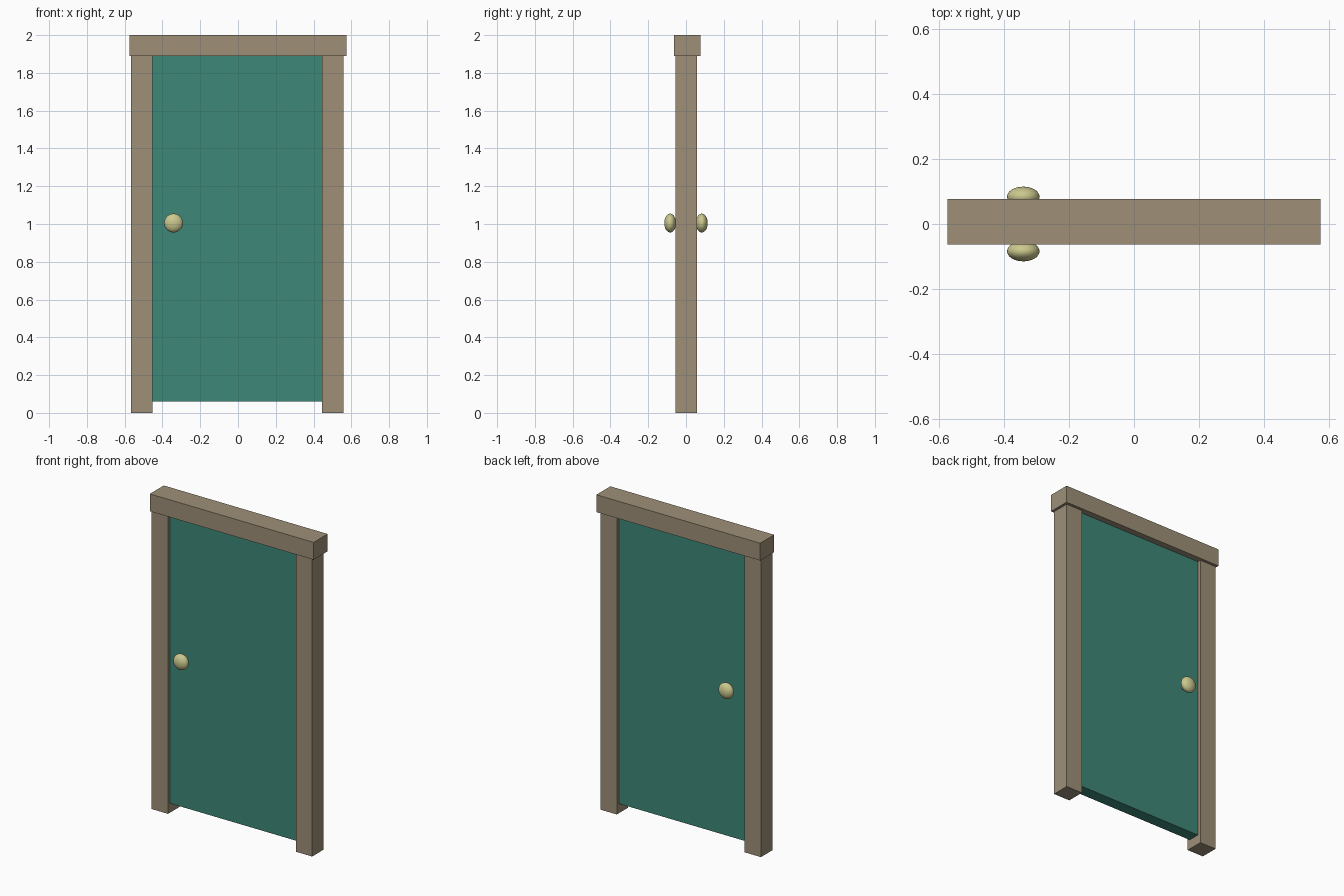
import bpy
import math

if "Cube" in bpy.data.objects:
    bpy.data.objects.remove(bpy.data.objects["Cube"])


def material(name, rgb):
    mat = bpy.data.materials.new(name)
    mat.diffuse_color = (*rgb, 1)
    mat.use_nodes = True
    mat.node_tree.nodes["Principled BSDF"].inputs["Base Color"].default_value = mat.diffuse_color
    return mat


wood = material("frame_wood", (0.342, 0.279, 0.188))
paint = material("door_paint", (0.048, 0.242, 0.188))
brass = material("knob_brass", (0.60, 0.58, 0.27))


def box(name, lo, hi, mat):
    """Axis-aligned box between two corners."""
    bpy.ops.mesh.primitive_cube_add(
        size=1, location=[(a + b) / 2 for a, b in zip(lo, hi)])
    obj = bpy.context.object
    obj.name = name
    obj.scale = [b - a for a, b in zip(lo, hi)]
    bpy.ops.object.transform_apply(location=False, rotation=False, scale=True)
    obj.data.materials.append(mat)
    return obj


# Frame: two posts under an overhanging lintel
box("left_post", (-0.567, -0.055, 0), (-0.453, 0.059, 1.89), wood)
box("right_post", (0.444, -0.055, 0), (0.559, 0.059, 1.89), wood)
box("lintel", (-0.575, -0.063, 1.89), (0.575, 0.077, 2.0), wood)

# Door panel, recessed between the posts and raised off the floor
box("door_panel", (-0.453, -0.037, 0.06), (0.444, 0.037, 1.89), paint)

# Flattened round knobs on both faces, each on a short hidden stem
for label, side in (("front", -1), ("back", 1)):
    bpy.ops.mesh.primitive_uv_sphere_add(
        segments=32, ring_count=16, radius=0.05,
        location=(-0.341, side * 0.084, 1.005), rotation=(math.pi / 2, 0, 0))
    knob = bpy.context.object
    knob.name = label + "_knob"
    knob.scale = (1, 1, 0.62)
    bpy.ops.object.transform_apply(location=False, rotation=True, scale=True)
    bpy.ops.object.shade_smooth()
    knob.data.materials.append(brass)

    bpy.ops.mesh.primitive_cylinder_add(
        vertices=16, radius=0.015, depth=0.045,
        location=(-0.341, side * 0.0545, 1.005), rotation=(math.pi / 2, 0, 0))
    stem = bpy.context.object
    stem.name = label + "_knob_stem"
    bpy.ops.object.shade_smooth_by_angle()
    stem.data.materials.append(brass)
